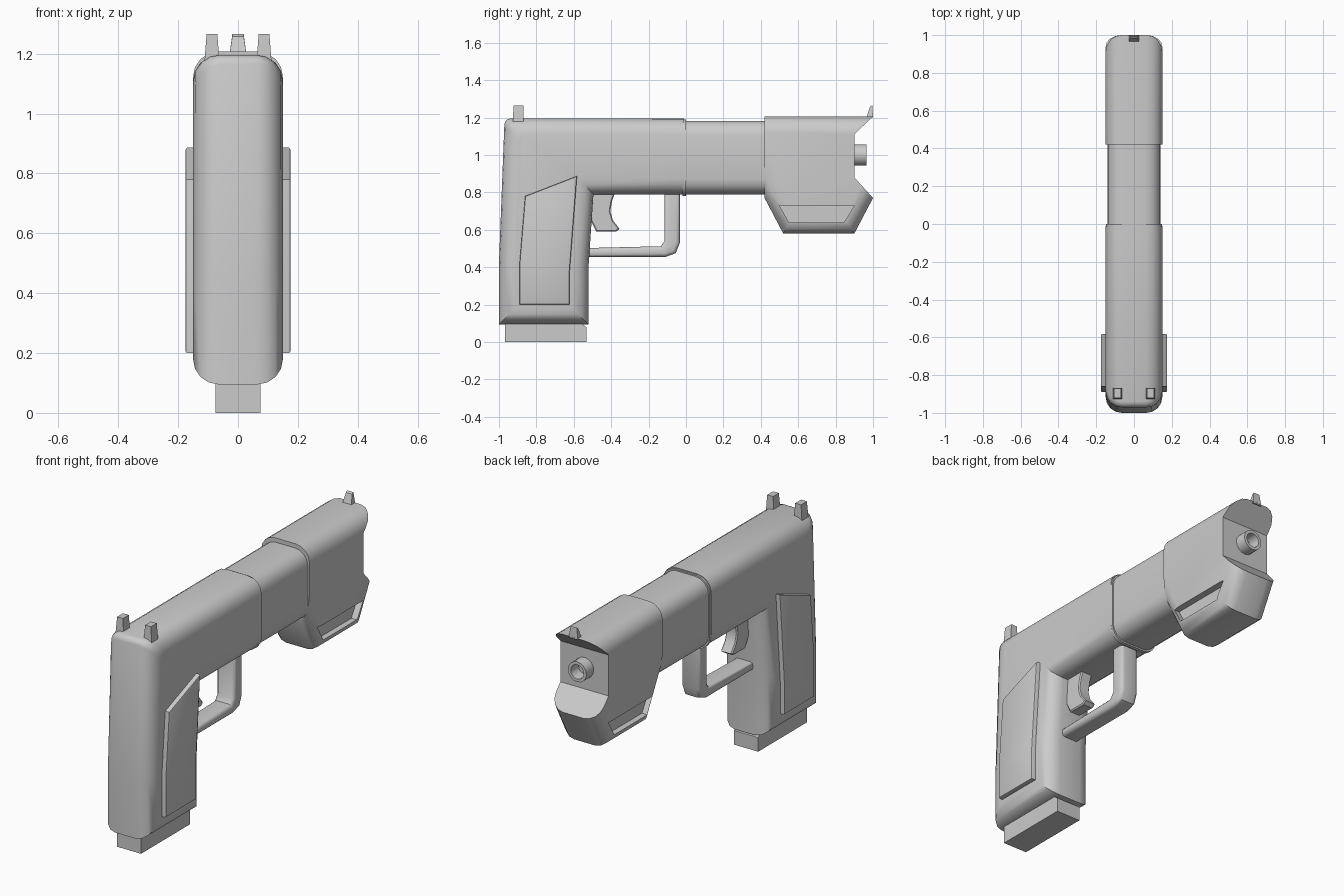
import bpy, bmesh, math
from mathutils import Vector

if "Cube" in bpy.data.objects:
    bpy.data.objects.remove(bpy.data.objects["Cube"])


def finish(bm, name, angle=35):
    bmesh.ops.recalc_face_normals(bm, faces=bm.faces)
    me = bpy.data.meshes.new(name)
    bm.to_mesh(me)
    bm.free()
    ob = bpy.data.objects.new(name, me)
    bpy.context.collection.objects.link(ob)
    bpy.ops.object.select_all(action='DESELECT')
    ob.select_set(True)
    bpy.context.view_layer.objects.active = ob
    if angle:
        bpy.ops.object.shade_smooth_by_angle(angle=math.radians(angle))
    return ob


def prism(profile, x0, x1, radius=0, segments=4, keep=lambda m: True):
    """Extrude a (y, z) profile along x and round the outline edges chosen by keep."""
    bm = bmesh.new()
    face = bm.faces.new([bm.verts.new((x0, y, z)) for y, z in profile])
    ext = bmesh.ops.extrude_face_region(bm, geom=[face])
    for v in ext['geom']:
        if isinstance(v, bmesh.types.BMVert):
            v.co.x = x1
    bmesh.ops.recalc_face_normals(bm, faces=bm.faces)
    if radius:
        edges = [e for e in bm.edges
                 if abs(e.verts[0].co.x - e.verts[1].co.x) < 1e-5
                 and keep((e.verts[0].co + e.verts[1].co) / 2)]
        bmesh.ops.bevel(bm, geom=edges, offset=radius, segments=segments,
                        profile=0.5, affect='EDGES', clamp_overlap=True)
    return bm


# Rear frame with grip
bm = prism([(-0.97, 1.195), (-0.01, 1.195), (-0.01, 0.79), (-0.495, 0.79), (-0.52, 0.42),
            (-0.52, 0.095), (-1.0, 0.095), (-1.0, 0.42)],
           -0.15, 0.15, 0.085, 4, lambda m: m.y < -0.05 or abs(m.z - 0.99) > 0.1)
ridge = [e for e in bm.edges
         if all(abs((v.co.y + 0.97) - (1.195 - v.co.z)) < 0.008 and v.co.y < -0.86
                for v in e.verts)
         and abs(e.verts[0].co.x - e.verts[1].co.x) > 0.002]
if ridge:
    bmesh.ops.bevel(bm, geom=ridge, offset=0.03, segments=3, profile=0.5,
                    affect='EDGES', clamp_overlap=True)
finish(bm, "frame_and_grip")

# Middle slide section
finish(prism([(-0.05, 0.79), (0.45, 0.79), (0.45, 1.183), (-0.05, 1.183)], -0.14, 0.14,
             0.08, 4, lambda m: abs(m.z - 0.98) > 0.1), "middle_section")

# Collar lip where the frame meets the middle section
finish(prism([(-0.02, 0.782), (0.0, 0.782), (0.0, 1.19), (-0.02, 1.19)], -0.147, 0.147,
             0.082, 4, lambda m: abs(m.z - 0.98) > 0.1), "frame_collar")

# Front housing with notched muzzle face
housing = finish(prism([(0.42, 1.207), (1.0, 1.207), (0.90, 1.11), (0.90, 0.88), (1.0, 0.77),
                        (0.90, 0.58), (0.52, 0.58), (0.42, 0.77)], -0.15, 0.15, 0.085, 4,
                       lambda m: m.z > 1.2 or m.z < 0.7), "front_housing", 0)

# Side recesses cut into the housing
for s in (-1, 1):
    cutter = finish(prism([(0.50, 0.73), (0.90, 0.73), (0.845, 0.64), (0.55, 0.64)],
                          s * 0.112, s * 0.2), "recess_cutter", 0)
    cutter.hide_render = True
    mod = housing.modifiers.new("recess", 'BOOLEAN')
    mod.operation = 'DIFFERENCE'
    mod.solver = 'EXACT'
    mod.object = cutter
    bpy.context.view_layer.objects.active = housing
    bpy.ops.object.modifier_apply(modifier=mod.name)
    bpy.data.objects.remove(cutter)
bpy.ops.object.select_all(action='DESELECT')
housing.select_set(True)
bpy.ops.object.shade_smooth_by_angle(angle=math.radians(35))

# Hollow barrel tip: a lathe around the y axis
bm = bmesh.new()
ring = [(0.057, 0.85), (0.057, 0.965), (0.040, 0.965), (0.036, 0.87), (0.0, 0.87)]
vs = [bm.verts.new((r, y, 1.0)) for r, y in ring]
es = [bm.edges.new(p) for p in zip(vs, vs[1:])]
bmesh.ops.spin(bm, geom=vs + es, cent=(0, 0, 1.0), axis=(0, 1, 0),
               angle=2 * math.pi, steps=16)
bmesh.ops.remove_doubles(bm, verts=bm.verts, dist=1e-4)
finish(bm, "barrel")

# Trigger guard
finish(prism([(-0.55, 0.455), (-0.11, 0.455), (-0.055, 0.475), (-0.033, 0.53), (-0.033, 0.81),
              (-0.115, 0.81), (-0.115, 0.54), (-0.135, 0.512), (-0.55, 0.502)],
             -0.055, 0.055, 0.02, 3), "trigger_guard")

# Trigger
finish(prism([(-0.53, 0.81), (-0.375, 0.81), (-0.395, 0.755), (-0.405, 0.70), (-0.39, 0.65),
              (-0.355, 0.605), (-0.375, 0.59), (-0.48, 0.59), (-0.51, 0.65)],
             -0.035, 0.035, 0.006, 1), "trigger")

# Grip panels
for s in (-1, 1):
    finish(prism([(-0.86, 0.78), (-0.583, 0.887), (-0.622, 0.38), (-0.622, 0.20),
                  (-0.89, 0.20), (-0.89, 0.42)], s * 0.10, s * 0.176, 0.008, 2,
                 lambda m: abs(m.x) > 0.15), "grip_panel")

# Magazine base
finish(prism([(-0.967, 0.0), (-0.533, 0.0), (-0.533, 0.08), (-0.56, 0.10), (-0.56, 0.12),
              (-0.967, 0.12)], -0.075, 0.075), "magazine")


# Sights: tapered posts
def post(name, x, profile, base, top):
    bm = prism(profile, -1, 1)
    for v in bm.verts:
        half = top if v.co.z > 1.25 else base
        v.co.x = x + half * v.co.x
    finish(bm, name)


for s in (-1, 1):
    post("rear_sight", s * 0.087, [(-0.927, 1.16), (-0.868, 1.16), (-0.870, 1.265),
                                   (-0.922, 1.265)], 0.026, 0.018)
post("front_sight", 0, [(0.965, 1.2), (1.0, 1.2), (0.996, 1.265), (0.984, 1.258)],
     0.028, 0.019)
